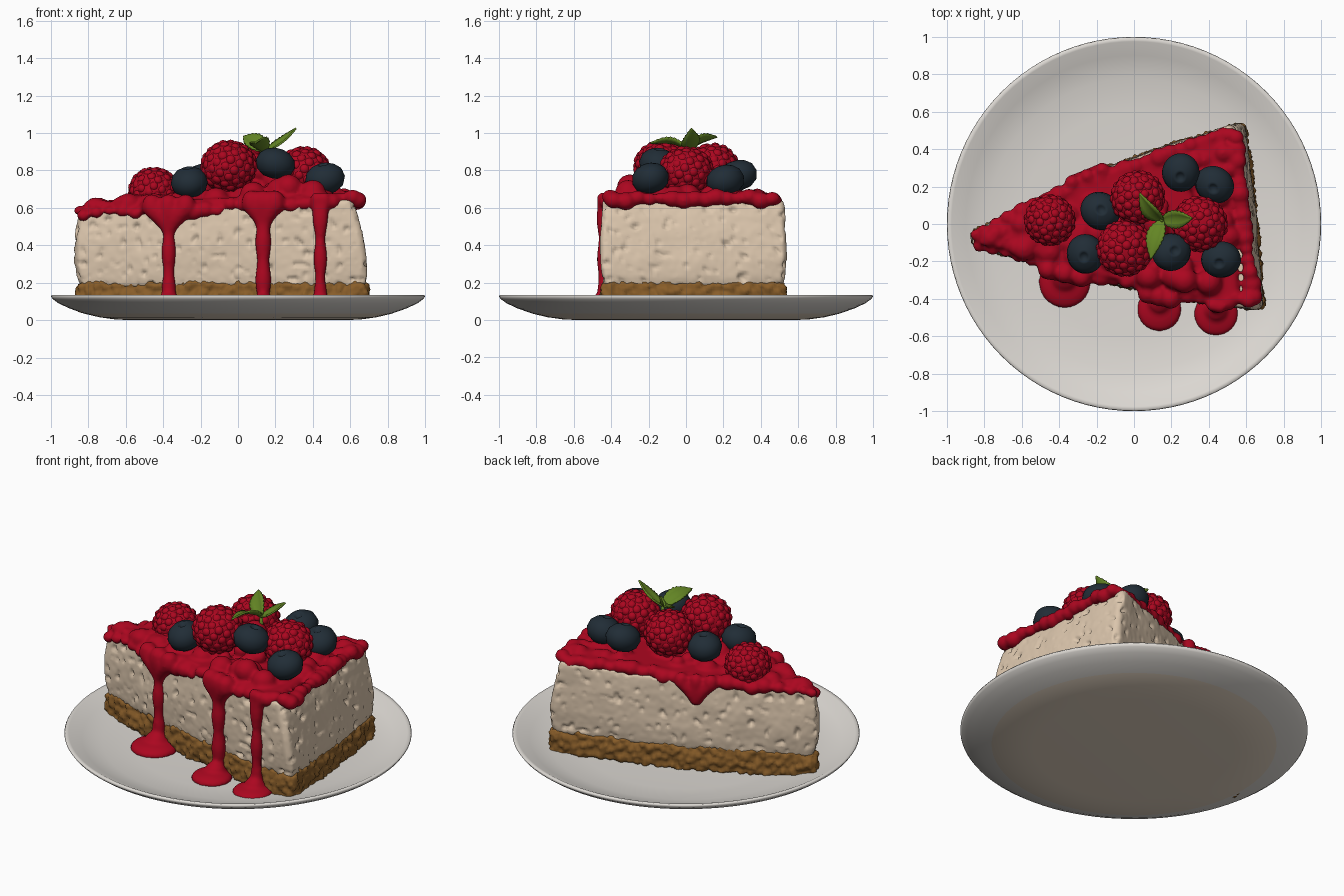
import bpy, bmesh, math, random
from mathutils import Vector, Matrix, noise

random.seed(7)
if "Cube" in bpy.data.objects:
    bpy.data.objects.remove(bpy.data.objects["Cube"])


def material(name, rgb):
    m = bpy.data.materials.new(name)
    m.use_nodes = True
    m.diffuse_color = (*rgb, 1)
    b = m.node_tree.nodes["Principled BSDF"]
    b.inputs["Base Color"].default_value = (*rgb, 1)
    b.inputs["Roughness"].default_value = 0.6
    return m


PLATE = material("warm white", (0.73, 0.70, 0.66))
UNDERSIDE = material("plate underside", (0.76, 0.65, 0.53))
CREAM = material("cream", (0.72, 0.57, 0.42))
CRUST = material("biscuit brown", (0.25, 0.11, 0.022))
RED = material("berry red", (0.41, 0.002, 0.014))
BLUE = material("dark blue", (0.015, 0.026, 0.037))
GREEN = material("mint green", (0.125, 0.235, 0.018))


def finish(name, bm, mat, voxel=0, smooth=0, bump=None):
    """Turn a bmesh into an object, optionally fusing, relaxing and roughening it."""
    bmesh.ops.recalc_face_normals(bm, faces=bm.faces)
    me = bpy.data.meshes.new(name)
    bm.to_mesh(me)
    bm.free()
    ob = bpy.data.objects.new(name, me)
    bpy.context.collection.objects.link(ob)
    if voxel:
        r = ob.modifiers.new("fuse", "REMESH")
        r.mode, r.voxel_size = "VOXEL", voxel
        s = ob.modifiers.new("relax", "SMOOTH")
        s.factor, s.iterations = 0.5, smooth
        ev = ob.evaluated_get(bpy.context.evaluated_depsgraph_get())
        ob.modifiers.clear()
        ob.data = bpy.data.meshes.new_from_object(ev)
        ob.data.name = name
    if bump:
        normals = [v.normal.copy() for v in ob.data.vertices]
        for v, n in zip(ob.data.vertices, normals):
            v.co += n * bump(v.co)
    ob.data.materials.clear()
    ob.data.materials.append(mat)
    ob.data.polygons.foreach_set("use_smooth", [True] * len(ob.data.polygons))
    ob.data.update()
    return ob


def lathe(profile, steps):
    bm = bmesh.new()
    vs = [bm.verts.new((r, 0, z)) for r, z in profile]
    es = [bm.edges.new(p) for p in zip(vs, vs[1:])]
    bmesh.ops.spin(bm, geom=vs + es, axis=(0, 0, 1), cent=(0, 0, 0),
                   angle=2 * math.pi, steps=steps)
    bmesh.ops.remove_doubles(bm, verts=bm.verts, dist=1e-4)
    return bm


def ball(bm, p, r, flat=1, sub=3):
    bmesh.ops.create_icosphere(bm, subdivisions=sub, radius=r,
                               matrix=Matrix.Translation(p) @ Matrix.Diagonal((1, 1, flat, 1)))


# Plate, with a warmer flat base
plate = finish("plate", lathe([(0, 0), (0.58, 0), (0.66, 0.004), (0.74, 0.015), (0.82, 0.034),
                               (0.9, 0.062), (0.96, 0.09), (0.99, 0.112), (1, 0.126),
                               (0.995, 0.135), (0.975, 0.132), (0.9, 0.095), (0.78, 0.066),
                               (0.6, 0.05), (0, 0.05)], 96), PLATE)
plate.data.materials.append(UNDERSIDE)
for f in plate.data.polygons:
    if f.center.z < 0.03 and f.normal.z < -0.95:
        f.material_index = 1

# Slice outline, from the pointed tip around the back corners
OUTLINE = [(-0.88, -0.06), (-0.86, -0.12), (-0.58, -0.2), (-0.2, -0.305), (0.3, -0.41),
           (0.67, -0.46), (0.7, -0.44), (0.66, 0.05), (0.6, 0.52), (0.57, 0.54),
           (0.2, 0.43), (-0.15, 0.305), (-0.45, 0.165), (-0.84, -0.03)]
CENTRE = Vector((0.15, 0.03))


def top_z(x):
    return 0.615 + 0.035 * x


def slice_layers(levels):
    """Loft the outline through (height, scale, back lean, slope) levels."""
    bm = bmesh.new()
    rings = []
    for z, s, lean, slope in levels:
        ring = []
        for x, y in OUTLINE:
            p = CENTRE + (Vector((x, y)) - CENTRE) * s
            p.x -= lean * max(0, (x - 0.2) / 0.5)
            ring.append(bm.verts.new((p.x, p.y, z + slope * 0.035 * p.x)))
        rings.append(ring)
    for a, b in zip(rings, rings[1:]):
        for i in range(len(a)):
            j = (i + 1) % len(a)
            bm.faces.new((a[i], a[j], b[j], b[i]))
    bm.faces.new(rings[0])
    bm.faces.new(rings[-1])
    return bm


def cream_bump(p):
    pits = max(0, noise.noise(p * 25) - 0.3) * -0.05
    return pits + 0.007 * noise.noise(p * 6) + 0.002 * noise.noise(p * 30)


def crumb_bump(p):
    return 0.016 - 0.034 * noise.voronoi(p * 26)[0][0] + 0.008 * noise.noise(p * 14)


# Crumb base and cream filling
finish("crust", slice_layers([(0.045, 0.99, 0, 0), (0.13, 1, 0, 0), (0.205, 0.985, 0, 0)]),
       CRUST, 0.013, 3, crumb_bump)
finish("filling", slice_layers([(0.18, 0.965, 0, 0), (0.23, 0.985, 0, 0), (0.32, 1, 0.01, 0),
                                (0.45, 0.995, 0.03, 0.5), (0.58, 0.98, 0.06, 1),
                                (0.62, 0.97, 0.07, 1)]),
       CREAM, 0.012, 3, cream_bump)

# Sauce: sheet, lumpy border, lumps, drips and puddles fused together
bm = slice_layers([(0.6, 0.93, 0.1, 1), (0.63, 0.94, 0.1, 1), (0.655, 0.9, 0.1, 1)])
loop = [Vector(p) for p in OUTLINE]
for a, b in zip(loop, loop[1:] + loop[:1]):
    n = max(1, round((b - a).length / 0.07))
    for i in range(n):
        p = a.lerp(b, i / n)
        back, tip, north = p.x > 0.54, p.x < -0.7, p.y > 0.05
        p -= (p - CENTRE).normalized() * (0.08 if back else 0.05 if north else 0.035)
        r = random.uniform(0.035, 0.055) * (0.75 if tip else 1)
        drop = random.uniform(-0.045, 0.0) if p.y < -0.1 and not back else random.uniform(-0.02, 0.01)
        ball(bm, (p.x, p.y, top_z(p.x) + 0.015 + drop), r, 0.9)
for i in range(110):
    x = random.uniform(-0.8, 0.53)
    half = 0.02 + 0.26 * (x + 0.8)
    y = -0.08 + 0.1 * (x + 0.8) + random.uniform(-1, 1) * half
    heap = 0.07 * max(0, 1 - math.hypot(x - 0.15, y) / 0.4)
    r = random.uniform(0.03, 0.065) * (0.7 if x < -0.6 else 1)
    ball(bm, (x, y, top_z(x) + 0.03 + heap), r, 0.85)
for x, y, z in [(0.27, -0.3, 0.71), (0.22, -0.28, 0.69), (0.08, -0.28, 0.67), (0.2, -0.02, 0.74),
                (0.12, 0.0, 0.8), (-0.2, -0.05, 0.67), (0.4, -0.31, 0.68)]:
    ball(bm, (x, y, z), 0.07)


def drip(x, y, z_end, width, spread, flare):
    """A funnel under the rim that narrows to a thin run."""
    z = top_z(x) + 0.02
    slope = -0.23 if y < 0 else 0.41
    while z > z_end:
        t = min(1, max(0, (top_z(x) - z) / spread))
        w = (1 - t) ** 2
        bulge = 0.005 * math.sin(z * 31 + x * 9)
        for k in (-1, 0, 1):
            dx = k * flare * w
            ball(bm, (x + dx, y + slope * dx, z), width + 0.2 * flare * w + bulge, sub=2)
        z -= 0.018


for x, y, py, r, w, flare in [(-0.37, -0.265, -0.31, 0.14, 0.036, 0.09),
                              (0.135, -0.385, -0.455, 0.12, 0.04, 0.06),
                              (0.44, -0.44, -0.48, 0.12, 0.034, 0.02)]:
    drip(x, y, 0.07, w, 0.16, flare)
    ball(bm, (x, py, 0.055), r, 0.36)
    ball(bm, (x, (y + py) / 2, 0.09), r * 0.5, 0.8)
drip(-0.25, 0.255, 0.5, 0.03, 0.14, 0.08)
finish("berry_sauce", bm, RED, 0.013, 3)

# Raspberries: a core packed with shallow beads
for n, (x, y, z, r) in enumerate([(-0.45, 0.02, 0.69, 0.138), (-0.05, -0.13, 0.82, 0.152),
                                  (0.02, 0.14, 0.81, 0.147), (0.35, 0.0, 0.79, 0.15)]):
    bm = bmesh.new()
    ball(bm, (x, y, z), r * 0.96, 0.92)
    count = 95
    for i in range(count):
        h = 1 - 2 * (i + 0.5) / count
        a = i * 2.39996 + n
        s = math.sqrt(1 - h * h)
        d = Vector((s * math.cos(a), s * math.sin(a), h * 0.92)) * r * random.uniform(0.81, 0.84)
        ball(bm, Vector((x, y, z)) + d, r * 0.195, sub=2)
    finish(f"raspberry_{n + 1}", bm, RED)

# Blueberries: lathed with a small crown dimple
BERRY = [(0, -0.08), (0.05, -0.072), (0.085, -0.045), (0.1, 0), (0.088, 0.042), (0.06, 0.068),
         (0.036, 0.078), (0.029, 0.081), (0.02, 0.075), (0.012, 0.068), (0, 0.066)]
for n, (x, y, z, tx, ty) in enumerate([(-0.26, -0.16, 0.735, 0.2, -0.1), (-0.18, 0.07, 0.75, 0, 0.1),
                                       (0.2, -0.15, 0.835, 0.25, 0), (0.25, 0.275, 0.77, -0.3, 0),
                                       (0.43, 0.21, 0.745, -0.1, 0.25), (0.465, -0.19, 0.755, 0.2, 0.2)]):
    ob = finish(f"blueberry_{n + 1}", lathe(BERRY, 32), BLUE)
    ob.location = (x, y, z)
    ob.rotation_euler = (tx, ty, n)
    ob.scale = (1, 1.08, 1)


# Mint leaves: folded, serrated blades rising from one stem
def leaf(name, base, tip, width, arch, roll):
    base, tip = Vector(base), Vector(tip)
    axis = tip - base
    side = Matrix.Rotation(roll, 3, axis) @ axis.cross(Vector((0, 0, 1))).normalized()
    up = side.cross(axis).normalized()
    bm = bmesh.new()
    rows = []
    n = 18
    for i in range(n + 1):
        t = i / n
        w = width * math.sin(math.pi * (0.05 + 0.94 * t) ** 0.85) * (1 + 0.14 * (i % 2))
        mid = base + axis * t + up * arch * math.sin(math.pi * t)
        rows.append([bm.verts.new(mid + side * w * k + up * w * 0.3 * abs(k))
                     for k in (-1, -0.5, 0, 0.5, 1)])
    for a, b in zip(rows, rows[1:]):
        for k in range(4):
            bm.faces.new((a[k], a[k + 1], b[k + 1], b[k]))
    ob = finish(name, bm, GREEN)
    s = ob.modifiers.new("thickness", "SOLIDIFY")
    s.thickness, s.offset = 0.01, 0


STEM = (0.15, 0.02, 0.9)
leaf("mint_leaf_right", STEM, (0.31, 0.03, 1.025), 0.046, -0.015, 0.25)
leaf("mint_leaf_back", STEM, (0.03, 0.165, 0.98), 0.046, 0.02, -0.7)
leaf("mint_leaf_front", STEM, (0.09, -0.19, 0.945), 0.046, 0.025, 0.35)
bm = bmesh.new()
bmesh.ops.create_cone(bm, segments=10, radius1=0.014, radius2=0.01, depth=0.14, cap_ends=True,
                      matrix=Matrix.Translation((0.15, 0.02, 0.85)))
finish("mint_stem", bm, GREEN)
